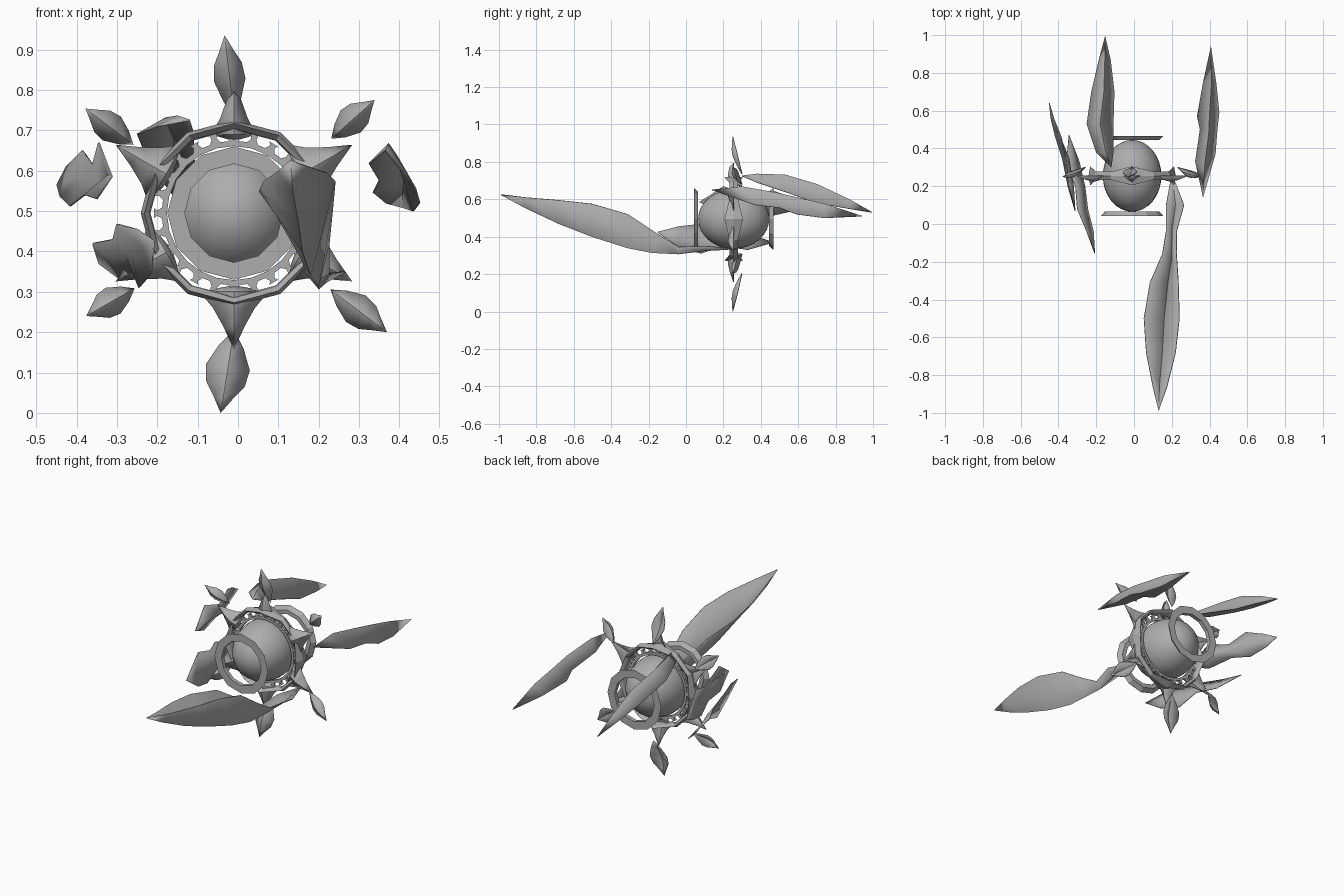
import bpy, bmesh, math
from mathutils import Vector

CX, CY, CZ = -0.01, 0.255, 0.495          # centre of the core

grey = bpy.data.materials.new("stone_grey")
grey.diffuse_color = (0.42, 0.42, 0.42, 1)


def make(name, verts, faces, thick=0.0, smooth=30):
    me = bpy.data.meshes.new(name)
    me.from_pydata(verts, [], faces)
    me.materials.append(grey)
    bm = bmesh.new()
    bm.from_mesh(me)
    bmesh.ops.remove_doubles(bm, verts=bm.verts, dist=0.0005)
    bmesh.ops.recalc_face_normals(bm, faces=bm.faces)
    bm.to_mesh(me)
    bm.free()
    ob = bpy.data.objects.new(name, me)
    bpy.context.collection.objects.link(ob)
    if thick:
        mod = ob.modifiers.new("thickness", 'SOLIDIFY')
        mod.thickness, mod.offset = thick, 0
    if smooth:
        bpy.ops.object.select_all(action='DESELECT')
        ob.select_set(True)
        bpy.context.view_layer.objects.active = ob
        bpy.ops.object.shade_smooth_by_angle(angle=math.radians(smooth))
    return ob


def polar(r, deg, y=0.0):
    a = math.radians(deg)
    return (CX + r * math.cos(a), CY + y, CZ + r * math.sin(a))


def lathe(name, section, n=12, smooth=0):
    """Closed loop section(deg) -> [(radius, y)] swept round the y axis."""
    verts = [polar(r, 360 * i / n, y) for i in range(n) for r, y in section(360 * i / n)]
    k = len(section(0))
    faces = [(i * k + j, i * k + (j + 1) % k, (i + 1) % n * k + (j + 1) % k, (i + 1) % n * k + j)
             for i in range(n) for j in range(k)]
    return make(name, verts, faces, 0, smooth)


def leaf(name, base, tip, rows, thick=0.004, smooth=40):
    """Folded leaf: rows of (left edge, keel, right edge) between two points."""
    verts = [base] + [p for row in rows for p in row] + [tip]
    last = len(verts) - 1
    faces = [(0, 1, 2), (0, 2, 3)]
    for i in range(len(rows) - 1):
        a = 1 + 3 * i
        faces += [(a, a + 3, a + 4, a + 1), (a + 1, a + 4, a + 5, a + 2)]
    faces += [(last - 3, last, last - 2), (last - 2, last, last - 1)]
    return make(name, verts, faces, thick, smooth)


# Core: ball stretched from front to back
bpy.ops.mesh.primitive_uv_sphere_add(segments=32, ring_count=16, location=(CX, CY, CZ),
                                     rotation=(math.pi / 2, 0, 0))
core = bpy.context.object
core.name = "core"
core.scale = (0.155, 0.16, 0.19)
core.data.materials.append(grey)
bpy.ops.object.shade_smooth_by_angle(angle=math.radians(40))

# Flat collars in front of and behind the core
for name, s in (("front_collar", -1), ("back_collar", 1)):
    lathe(name, lambda d: [(0.122, s * 0.19), (0.145, s * 0.19),
                           (0.165, s * 0.212), (0.122, s * 0.212)])

# Main hoop, broader at the four cardinal corners
def hoop(d):
    w = 0.05 if round(d) % 90 == 0 else 0.022
    return [(0.21, -w * 0.6), (0.222, -w), (0.231, 0), (0.222, w), (0.21, w * 0.6), (0.207, 0)]
lathe("main_hoop", hoop)

# Inner lace: thin band with small barbs and diamond links to the hoop
lathe("lace_band", lambda d: [(0.166, -0.008), (0.18, -0.008), (0.18, 0.008), (0.166, 0.008)], 24)
verts, faces = [], []
for i in range(24):
    d = 15 * i
    k = len(verts)
    tip = 0.212 if i % 2 else 0.198
    verts += [polar(0.176, d - 5), polar(0.190, d - 2), polar(tip, d - 3.5), polar(tip, d + 3.5),
              polar(0.190, d + 2), polar(0.176, d + 5)]
    faces += [(k, k + 1, k + 4, k + 5), (k + 1, k + 2, k + 3, k + 4)]
make("lace_barbs", verts, faces, 0.012, 0)

# Six concave thorns outside the hoop
for i in range(6):
    d = 30 + 60 * i
    top = 0.30 if d == 90 else 0.338
    wide = 0.055 if d == 90 else 0.085
    a = math.radians(d)
    out, side = Vector((math.cos(a), 0, math.sin(a))), Vector((-math.sin(a), 0, math.cos(a)))
    c = Vector((CX, CY, CZ))

    def row(r, w, lift):
        return [c + out * r + side * w, c + out * r + Vector((0, -lift, 0)), c + out * r - side * w]
    leaf("thorn", c + out * 0.18, c + out * top,
         [row(0.195, wide, 0.02), row(0.235, wide * 0.6, 0.03), row(0.28, wide * 0.3, 0.02)])

# Small outer petals: base, tip (x, z) and half width
for bx, bz, tx, tz, w in ((-0.01, 0.735, -0.033, 0.935, 0.038), (-0.01, 0.205, -0.043, 0.0, 0.054),
                          (-0.26, 0.665, -0.378, 0.754, 0.036), (0.232, 0.680, 0.338, 0.775, 0.036),
                          (-0.257, 0.308, -0.376, 0.240, 0.036), (0.230, 0.305, 0.369, 0.200, 0.040)):
    b, t = Vector((bx, 0.30, bz)), Vector((tx, 0.25, tz))
    side = Vector((-(t - b).z, 0, (t - b).x)).normalized()
    rows = []
    for f, k in ((0.2, 0.55), (0.45, 1.0), (0.65, 0.88), (0.82, 0.42)):
        m = b.lerp(t, f)
        rows.append([m + side * w * k, m + Vector((0, -0.025 * k, 0)), m - side * w * k])
    leaf("small_petal", b, t, rows)

# Long front petal
leaf("long_front_petal", (0.20, 0.27, 0.335), (0.13, -0.99, 0.625), [
    [(0.17, 0.10, 0.35), (0.22, 0.10, 0.325), (0.265, 0.10, 0.35)],
    [(0.17, -0.04, 0.345), (0.20, -0.04, 0.308), (0.225, -0.04, 0.345)],
    [(0.15, -0.16, 0.41), (0.20, -0.18, 0.315), (0.225, -0.16, 0.42)],
    [(0.085, -0.31, 0.51), (0.18, -0.31, 0.34), (0.235, -0.31, 0.52)],
    [(0.053, -0.50, 0.55), (0.16, -0.50, 0.40), (0.24, -0.50, 0.575)],
    [(0.065, -0.68, 0.575), (0.15, -0.68, 0.47), (0.22, -0.68, 0.595)],
    [(0.10, -0.86, 0.60), (0.135, -0.86, 0.555), (0.175, -0.86, 0.61)]])

# Back petal above the core
leaf("back_petal", (-0.12, 0.30, 0.725), (-0.153, 0.995, 0.53), [
    [(-0.20, 0.38, 0.71), (-0.15, 0.38, 0.735), (-0.11, 0.38, 0.69)],
    [(-0.25, 0.53, 0.69), (-0.18, 0.53, 0.73), (-0.11, 0.53, 0.64)],
    [(-0.225, 0.70, 0.63), (-0.16, 0.70, 0.68), (-0.105, 0.70, 0.58)],
    [(-0.185, 0.87, 0.57), (-0.155, 0.87, 0.60), (-0.125, 0.87, 0.55)]])

# Right petal with a pinched waist
leaf("right_petal", (0.365, 0.14, 0.65), (0.407, 0.94, 0.51), [
    [(0.325, 0.33, 0.617), (0.373, 0.30, 0.667), (0.43, 0.37, 0.57)],
    [(0.35, 0.50, 0.575), (0.395, 0.48, 0.635), (0.44, 0.50, 0.555)],
    [(0.335, 0.57, 0.545), (0.40, 0.59, 0.61), (0.45, 0.59, 0.52)],
    [(0.365, 0.74, 0.52), (0.41, 0.74, 0.575), (0.435, 0.74, 0.50)]])

# Two left petals standing on edge, each with a pinched waist
leaf("upper_left_petal", (-0.312, 0.07, 0.585), (-0.448, 0.64, 0.565), [
    [(-0.345, 0.20, 0.67), (-0.32, 0.20, 0.59), (-0.35, 0.20, 0.53)],
    [(-0.36, 0.35, 0.615), (-0.345, 0.35, 0.57), (-0.38, 0.35, 0.54)],
    [(-0.385, 0.46, 0.65), (-0.39, 0.46, 0.58), (-0.416, 0.46, 0.512)],
    [(-0.425, 0.56, 0.61), (-0.43, 0.56, 0.57), (-0.44, 0.56, 0.535)]])
leaf("lower_left_petal", (-0.344, 0.47, 0.37), (-0.208, -0.155, 0.425), [
    [(-0.36, 0.31, 0.42), (-0.31, 0.31, 0.375), (-0.29, 0.33, 0.33)],
    [(-0.31, 0.20, 0.43), (-0.275, 0.20, 0.385), (-0.26, 0.20, 0.35)],
    [(-0.30, 0.08, 0.468), (-0.26, 0.07, 0.39), (-0.245, 0.08, 0.31)],
    [(-0.25, -0.04, 0.455), (-0.235, -0.04, 0.41), (-0.215, -0.04, 0.345)]])
